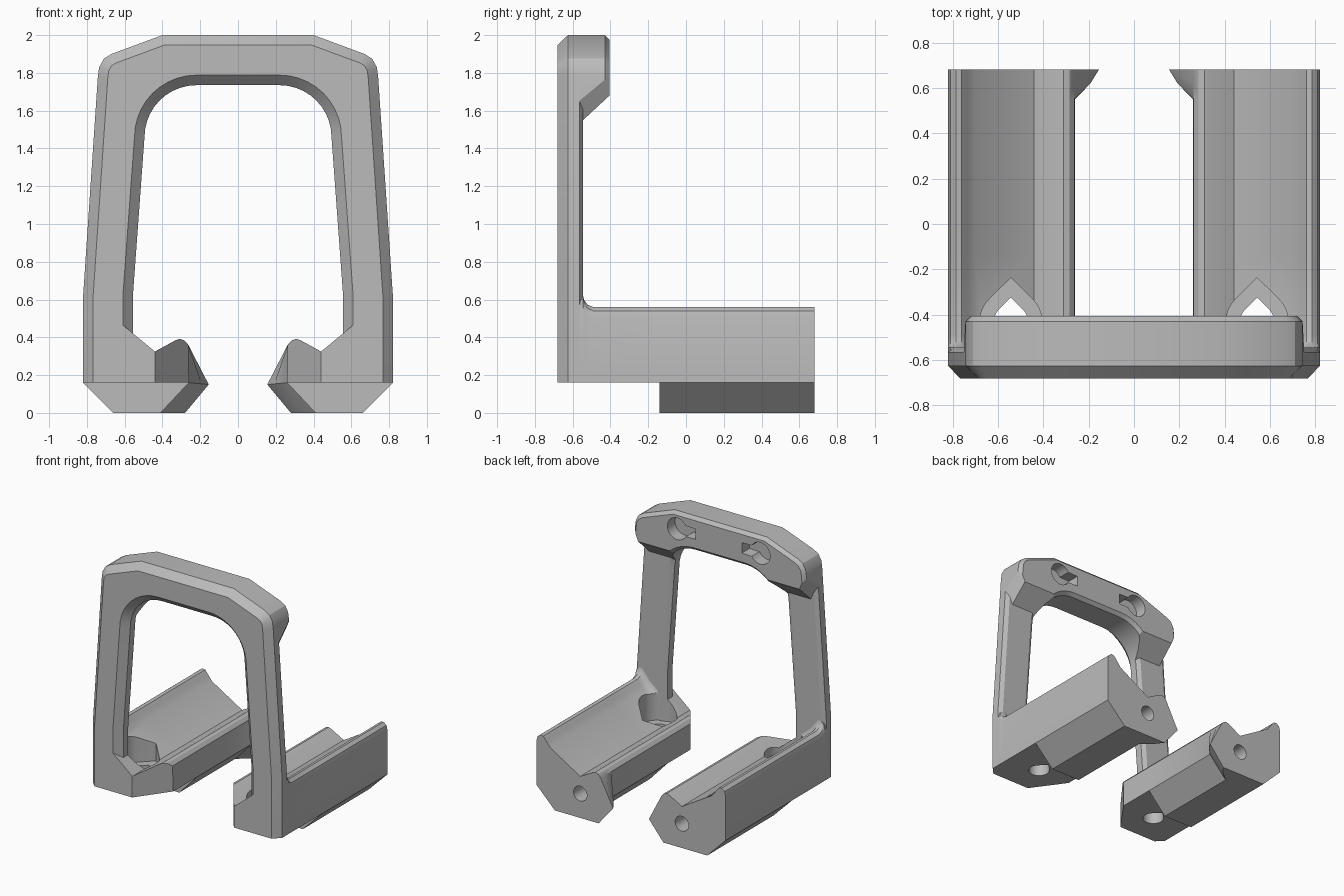
import bpy, bmesh, math
from mathutils import Vector

if bpy.data.objects.get("Cube"):
    bpy.data.objects.remove(bpy.data.objects["Cube"])

grey = bpy.data.materials.new("light grey")
grey.use_nodes = True
grey.diffuse_color = (0.5, 0.5, 0.5, 1)
grey.node_tree.nodes["Principled BSDF"].inputs["Base Color"].default_value = (0.5, 0.5, 0.5, 1)


def loft(sections):
    """Skin rings of equal point count and cap both ends."""
    bm = bmesh.new()
    rings = [[bm.verts.new(p) for p in ring] for ring in sections]
    n = len(rings[0])
    for a, b in zip(rings, rings[1:]):
        for i in range(n):
            j = (i + 1) % n
            bm.faces.new((a[i], a[j], b[j], b[i]))
    bm.faces.new(rings[0])
    bm.faces.new(rings[-1])
    bmesh.ops.remove_doubles(bm, verts=bm.verts, dist=0.0005)
    bmesh.ops.recalc_face_normals(bm, faces=bm.faces)
    return bm


def make(name, bm):
    mesh = bpy.data.meshes.new(name)
    bm.to_mesh(mesh)
    bm.free()
    mesh.materials.append(grey)
    ob = bpy.data.objects.new(name, mesh)
    bpy.context.collection.objects.link(ob)
    return ob


def activate(ob):
    bpy.ops.object.select_all(action='DESELECT')
    ob.select_set(True)
    bpy.context.view_layer.objects.active = ob


def carve(ob, sections):
    """Subtract a lofted cutter from an object."""
    cutter = make("cutter", loft(sections))
    cutter.hide_render = True
    mod = ob.modifiers.new("carve", 'BOOLEAN')
    mod.operation = 'DIFFERENCE'
    mod.solver = 'EXACT'
    mod.object = cutter
    activate(ob)
    bpy.ops.object.modifier_apply(modifier=mod.name)
    bpy.data.objects.remove(cutter)


def along_y(pts, y0, y1):
    return [[(x, y, z) for x, z in pts] for y in (y0, y1)]


def along_z(pts, z0, z1):
    return [[(x, y, z) for x, y in pts] for z in (z0, z1)]


def circle(cx, cy, r, start=0, sweep=360, n=24):
    angles = [math.radians(start + sweep * i / n) for i in range(n + (sweep < 360))]
    return [(cx + r * math.cos(a), cy + r * math.sin(a)) for a in angles]


def inset(pts, d):
    """Mitred inset of a counter-clockwise outline; leg ends stay level."""
    out = []
    for i, p in enumerate(pts):
        p = Vector(p)
        e1 = (p - Vector(pts[i - 1])).normalized()
        e2 = (Vector(pts[(i + 1) % len(pts)]) - p).normalized()
        n1, n2 = Vector((-e1.y, e1.x)), Vector((-e2.y, e2.x))
        q = p + (n1 + n2) * d / (1 + n1.dot(n2))
        out.append((q.x, p.y if p.y < 0.3 else q.y))
    return out


# Upright frame outline: outer edge, then the arched opening
outer = [(.82, .16), (.82, .62), (.742, 1.78), (.735, 1.83), (.71, 1.875), (.67, 1.9), (.4, 2)]
inner = [(.555, .16), (.555, .64)] + circle(.22, 1.46, .275, 0, 90, 10)
mirrored = lambda pts: [(-x, z) for x, z in pts]
outline = outer + mirrored(outer)[::-1] + mirrored(inner) + inner[::-1]


def frame_loft(steps):
    return loft([[(x, y, z) for x, z in inset(outline, d)] for y, d in steps])


frame = make("front_frame", frame_loft([(-.68, .053), (-.625, 0), (-.565, 0), (-.545, .03)]))

# Thick head of the frame with a sloping underside and trimmed lower corners
bm = frame_loft([(-.565, 0), (-.43, 0), (-.405, .025)])


def slice_below(a, b, c):
    normal = (Vector(b) - Vector(a)).cross(Vector(c) - Vector(a)).normalized()
    if normal.z > 0:
        normal = -normal
    bmesh.ops.bisect_plane(bm, geom=bm.verts[:] + bm.edges[:] + bm.faces[:], dist=1e-5,
                           plane_co=a, plane_no=normal, clear_outer=True)
    bmesh.ops.holes_fill(bm, edges=[e for e in bm.edges if e.is_boundary], sides=0)


slice_below((0, -.545, 1.55), (0, -.405, 1.68), (1, -.545, 1.55))
for s in (1, -1):
    slice_below((s * .75, -.565, 1.65), (s * .75, -.44, 1.77), (s * .7, -.545, 1.55))
bmesh.ops.recalc_face_normals(bm, faces=bm.faces)
head = make("frame_head", bm)

# Keyhole mounting slots in the back of the head
for s in (1, -1):
    key = circle(.36, 1.87, .085, 205, -410, 24)
    key = circle(.36, 1.87, .085, 150, -300, 24) + [(.2, 1.83), (.2, 1.91)]
    carve(head, along_y([(s * x, z) for x, z in key], -.5, -.39))

# Grooved clamp rail: fixed upper profile, flared hook at the rear end
top = [(.82, .5), (.81, .54), (.785, .56), (.76, .555), (.735, .525), (.7, .48),
       (.44, .325), (.33, .385), (.31, .392), (.285, .385), (.263, .36)]


def rail_section(y, flare=0, lift=0, floor=0, limit=1):
    lip = [(.26 - .105 * flare, .16 - .01 * flare), (.41 - .13 * flare, 0), (.66, 0), (.82, .16)]
    raised = [(x, z + lift * (x > .5)) for x, z in top]
    return [(min(x, limit), y, max(z, floor)) for x, z in raised + lip]


front = [rail_section(-.68, lift=.06, floor=.16, limit=.767)]
for y, lift in ((-.625, .06), (-.545, .06), (-.538, .035), (-.52, .012), (-.49, 0), (-.14, 0)):
    front.append(rail_section(y, lift=lift, floor=.16))
back = [rail_section(y, flare=f) for y, f in ((-.14, 0), (.55, 0), (.62, .65), (.68, 1))]
rail = make("clamp_rails", loft(front + back))

# Slanted front nose, countersunk screw hole and rear pin hole
carve(rail, along_z([(.47, -.722), (.224, -.38), (0, -.38), (0, -.722)], -.1, 1))
for r, floor in ((.137, .25), (.075, -.1)):
    drop = circle(.543, -.43, r, 135, 270, 24) + [(.543, -.43 + r * 1.41)]
    carve(rail, along_z(drop, floor, 1))
carve(rail, along_y(circle(.44, .19, .058), .3, .8))

mirror = rail.modifiers.new("mirror", 'MIRROR')
mirror.use_mirror_merge = False
activate(rail)
bpy.ops.object.modifier_apply(modifier=mirror.name)

for ob in (frame, head, rail):
    activate(ob)
    bpy.ops.object.shade_smooth_by_angle(angle=math.radians(28))
